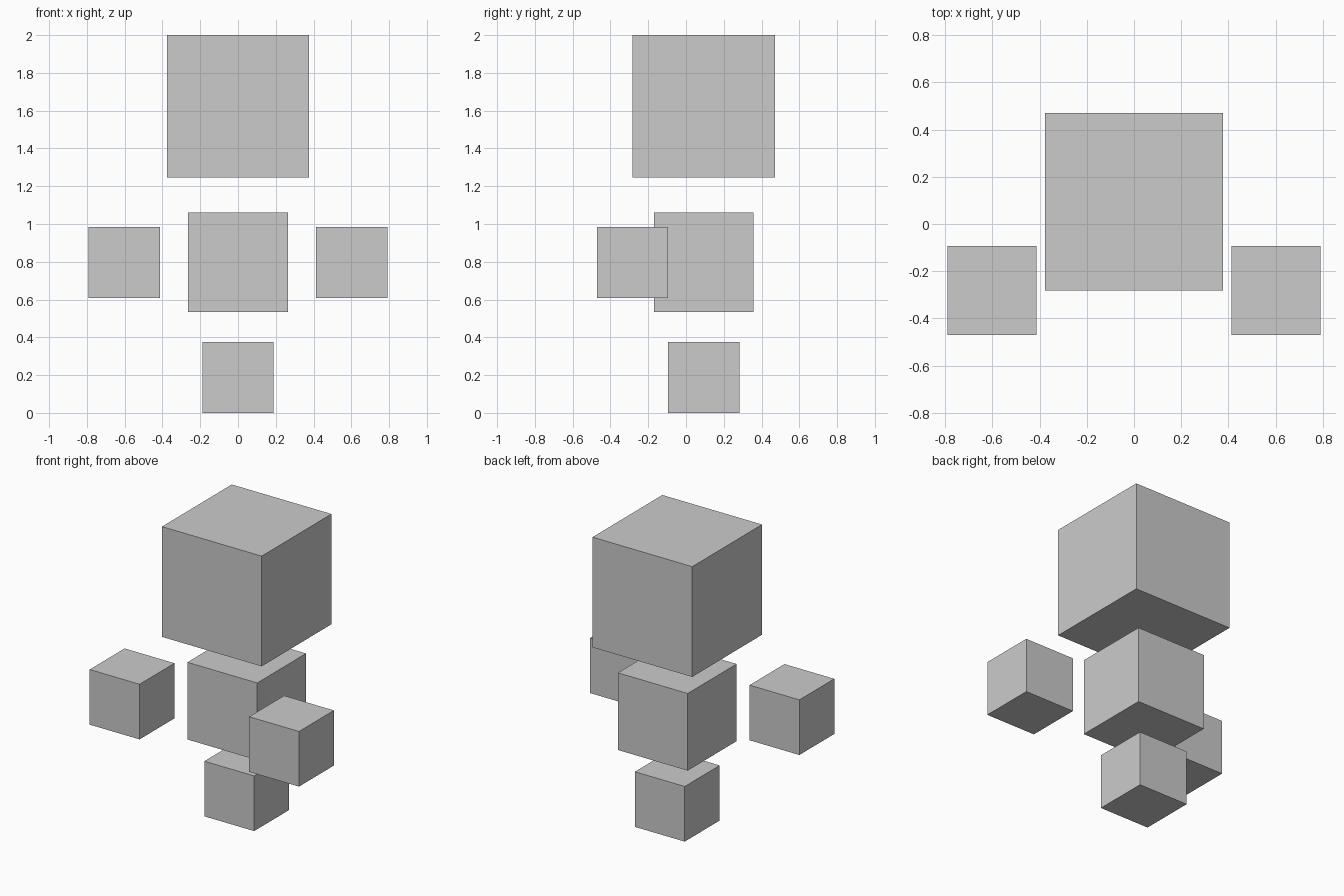
import bpy

if "Cube" in bpy.data.objects:
    bpy.data.objects.remove(bpy.data.objects["Cube"])

U = 0.753      # edge length of the head cube, all other parts relate to it
Y = U / 8      # depth centre of the head, body and base


def cube(name, size, x, y, z):
    bpy.ops.mesh.primitive_cube_add(size=size, location=(x, y, z))
    bpy.context.object.name = name


# Central stack
cube("head", U, 0, Y, 2 - U / 2)
cube("body", 0.7 * U, 0, Y, 0.797)
cube("base", 0.5 * U, 0, Y, U / 4)

# Floating hands, set forward on either side
for side, sign in (("left", -1), ("right", 1)):
    cube(side + "_hand", 0.5 * U, sign * 0.8 * U, Y - U / 2, 0.797)
